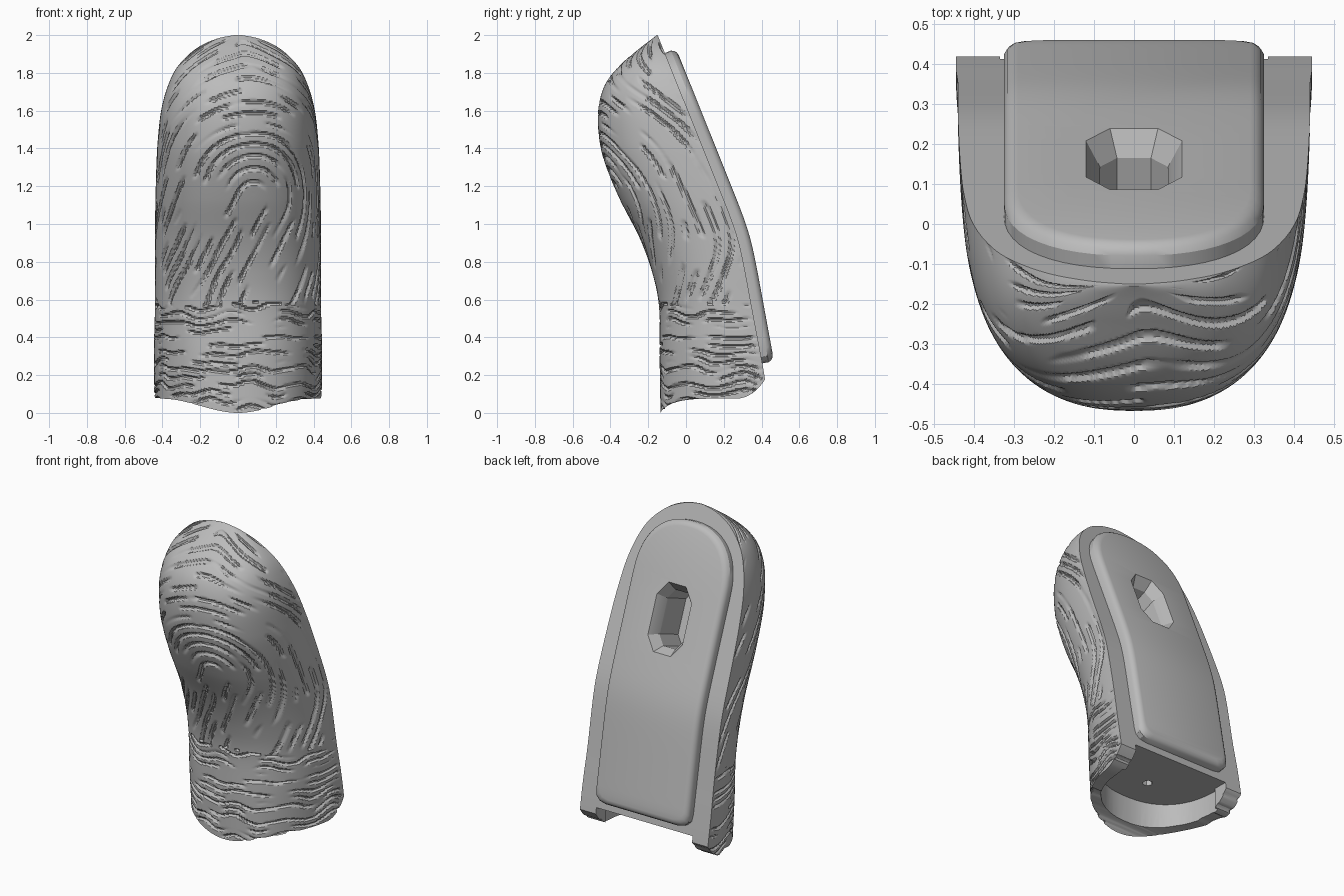
import bpy, bmesh, math
from mathutils import Vector, noise

cube = bpy.data.objects.get("Cube")
if cube:
    bpy.data.objects.remove(cube, do_unlink=True)

grey = bpy.data.materials.new("grey")
grey.use_nodes = True
grey.diffuse_color = (0.5, 0.5, 0.5, 1)
grey.node_tree.nodes["Principled BSDF"].inputs["Base Color"].default_value = (0.5, 0.5, 0.5, 1)


def make_object(name, bm):
    bmesh.ops.recalc_face_normals(bm, faces=bm.faces[:])
    mesh = bpy.data.meshes.new(name)
    bm.to_mesh(mesh)
    bm.free()
    mesh.materials.append(grey)
    obj = bpy.data.objects.new(name, mesh)
    bpy.context.collection.objects.link(obj)
    return obj


def loft(bm, rings):
    """Skin a list of closed rings of points; returns the vertex rings."""
    rows = [[bm.verts.new(p) for p in ring] for ring in rings]
    for a, b in zip(rows, rows[1:]):
        for i in range(len(a)):
            j = (i + 1) % len(a)
            bm.faces.new((a[i], a[j], b[j], b[i]))
    return rows


def ladder_cap(bm, ring):
    """Cap a left-right symmetric ring with strips running across x."""
    i, j = 0, len(ring) - 1
    while j - i > 1:
        corners = [ring[i], ring[i + 1], ring[j - 1], ring[j]]
        bm.faces.new(list(dict.fromkeys(corners)))
        i, j = i + 1, j - 1


def cut(target, cutter):
    mod = target.modifiers.new("cut", "BOOLEAN")
    mod.operation = "DIFFERENCE"
    mod.solver = "EXACT"
    mod.object = cutter
    bpy.context.view_layer.objects.active = target
    bpy.ops.object.modifier_apply(modifier=mod.name)


# Back surface: two planes meeting in a soft bend
def back(z):
    low = 0.42 - 0.184 * (z - 0.17)
    high = -0.15 + 0.402 * (2.0 - z)
    k = 0.012
    return -k * math.log(math.exp(-low / k) + math.exp(-high / k))


def back_normal(z):
    slope = (back(z + 0.01) - back(z - 0.01)) / 0.02
    return Vector((0, 1, -slope)).normalized()


def section(w, front, rear, count, power=2.4):
    """D-shaped section, open at the flat rear."""
    for i in range(count + 1):
        a = math.pi * i / count
        c, s = math.cos(a), math.sin(a)
        r = (abs(c) ** power + abs(s) ** power) ** (-1 / power)
        yield a, w * r * c, rear - (rear - front) * r * s


# Engraving: loops around a core above, wavy horizontal lines below
def groove(s, z):
    wob = noise.noise(Vector((s * 2.5, z * 2.5, 3)))
    edge = 0.58 + 0.04 * wob
    if z > edge:
        ray = Vector((-0.5, -0.866))
        p = Vector((s - 0.08, z - 1.12))
        d = (p - ray * max(0, p.dot(ray))).length
        phase, limit = d / 0.062 + 0.7 * wob, -0.08
    else:
        fine = noise.noise(Vector((s * 7, z * 5, 9)))
        phase, limit = z / 0.042 + 0.8 * fine, -0.15
    gate = noise.noise(Vector((s * 4, z * 4, 17 + 5 * math.floor(phase))))
    line = max(0, min(1, (0.2 - abs(phase % 1 - 0.5)) / 0.08))
    return line * max(0, min(1, (gate - limit) * 6))


# Body: stations of height, half width, front depth
stations = [Vector(p) for p in (
    (0, .445, -.135), (.3, .445, -.14), (.55, .44, -.142), (.73, .44, -.175),
    (.92, .44, -.243), (1.13, .437, -.35), (1.31, .432, -.425), (1.44, .425, -.458),
    (1.6, .407, -.465), (1.735, .37, -.43), (1.84, .315, -.35), (1.93, .22, -.245),
    (1.98, .115, -.18), (2.0, .02, -.155))]
COLS = 180
rings, params = [], []
for k in range(len(stations) - 1):
    p0, p1, p2 = stations[max(k - 1, 0)], stations[k], stations[k + 1]
    p3 = stations[min(k + 2, len(stations) - 1)]
    steps = math.ceil((p2 - p1).length / 0.0085)
    last = k == len(stations) - 2
    for n in range(steps + last):
        t = n / steps
        z, w, f = 0.5 * (2 * p1 + (p2 - p0) * t + (2 * p0 - 5 * p1 + 4 * p2 - p3) * t * t
                         + (3 * p1 - p0 - 3 * p2 + p3) * t ** 3)
        ring = []
        for a, x, y in section(w, f, back(z), COLS):
            e = min(1, abs(x) / 0.4)
            lip = 0.075 * e * e * (3 - 2 * e) + 0.09 * max(0, (y - 0.27) / 0.17) ** 2
            h = z + lip * max(0, 1 - z / 0.5)
            ring.append((x, y + (back(h) - back(z)) * max(0, y) / 0.45, h))
            params.append((0.47 * (math.pi / 2 - a), h, math.sin(a)))
        rings.append(ring)

bm = bmesh.new()
rows = loft(bm, rings)
ladder_cap(bm, rows[0])
ladder_cap(bm, rows[-1])
bmesh.ops.recalc_face_normals(bm, faces=bm.faces[:])
bm.normal_update()
shifts = []
for v, (s, z, side) in zip((v for r in rows for v in r), params):
    fade = min(1, side * 12) * max(0, min(1, (1.985 - z) * 30))
    shifts.append((v, v.normal * (0.012 * fade * groove(s, z))))
for v, shift in shifts:
    v.co -= shift
body = make_object("body", bm)

# Back plate: right half outline, mirrored, with a rounded rim
half = [(.25, .262), (.295, .272), (.318, .295), (.325, .335)]
half += [(.325, .335 + 1.235 * i / 24) for i in range(1, 25)]
for i in range(1, 13):
    a = math.pi / 2 * i / 12
    half.append((.325 * math.cos(a) ** .87, 1.57 + .335 * math.sin(a) ** .87))
half[-1] = (.02, 1.905)


def plate_ring(inset, height):
    right = []
    for x, z in half:
        x *= 1 - inset / 0.325
        z = 1.1 + (z - 1.1) * (1 - inset / 0.81)
        right.append(Vector((x, back(z), z)) + back_normal(z) * height)
    return right + [Vector((-p.x, p.y, p.z)) for p in reversed(right)]


bm = bmesh.new()
rows = loft(bm, [plate_ring(i, h) for i, h in
                 ((0, -.02), (0, .035), (.008, .05), (.02, .06), (.035, .064))])
ladder_cap(bm, rows[0])
ladder_cap(bm, rows[-1])
plate = make_object("back_plate", bm)


# Slot cutter: stretched octagon with a countersunk mouth
centre = Vector((0, back(1.37), 1.37))
out = back_normal(1.37)
along = Vector((1, 0, 0)).cross(out)


def octagon(a, b, h):
    quarter = [(a, b - a * .7), (a * .5, b)]
    pts = quarter + [(-x, y) for x, y in reversed(quarter)]
    pts += [(-x, -y) for x, y in pts]
    return [centre + Vector((x, 0, 0)) + along * y + out * h for x, y in pts]


bm = bmesh.new()
rows = loft(bm, [octagon(.085, .165, -.2), octagon(.085, .165, 0),
                 octagon(.12, .205, .064), octagon(.12, .205, .12)])
bm.faces.new(rows[0])
bm.faces.new(rows[-1])
slot = make_object("slot_cutter", bm)

# Base cavity cutter, open towards the back
bm = bmesh.new()
outline = [(x, y) for a, x, y in section(.355, -.075, .32, 32)]
outline = [(.335, .7), (.335, .32)] + outline + [(-.335, .32), (-.335, .7)]
rows = loft(bm, [[(x, y, z) for x, y in outline] for z in (-.1, .215)])
bm.faces.new(rows[0])
bm.faces.new(rows[-1])
cavity = make_object("cavity_cutter", bm)

# Small screw hole in the cavity roof
bm = bmesh.new()
hexagon = [(.03 * math.cos(i * math.pi / 3), .12 + .03 * math.sin(i * math.pi / 3)) for i in range(6)]
rows = loft(bm, [[(x, y, z) for x, y in hexagon] for z in (.15, .45)])
bm.faces.new(rows[0])
bm.faces.new(rows[-1])
screw = make_object("screw_hole_cutter", bm)

for tool in (slot, cavity, screw):
    cut(body, tool)
cut(plate, slot)
for tool in (slot, cavity, screw):
    bpy.data.objects.remove(tool, do_unlink=True)

for obj in (body, plate):
    bpy.ops.object.select_all(action="DESELECT")
    obj.select_set(True)
    bpy.context.view_layer.objects.active = obj
    bpy.ops.object.shade_smooth_by_angle(angle=math.radians(30))
